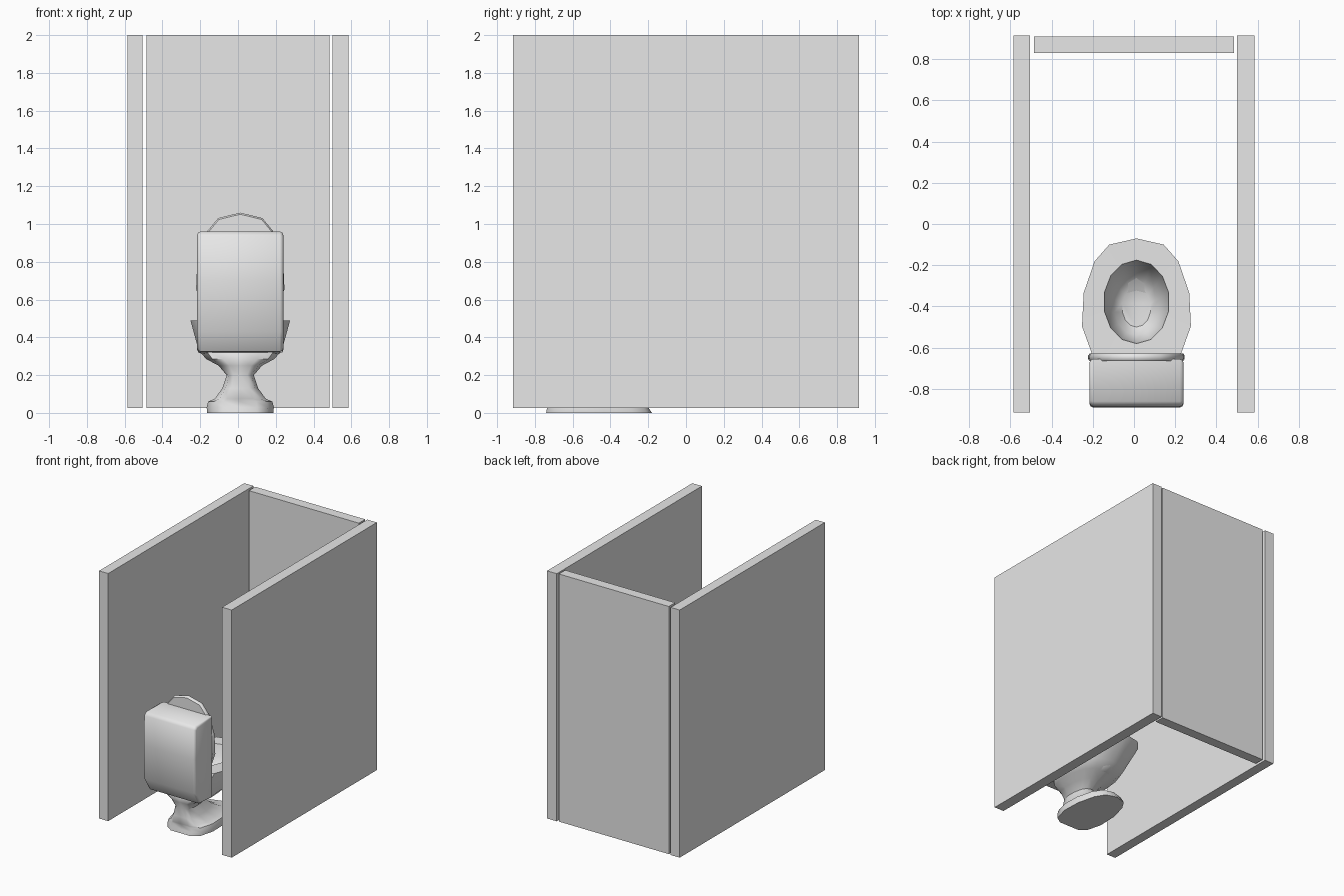
import bpy, bmesh, math

old = bpy.data.objects.get("Cube")
if old:
    bpy.data.objects.remove(old, do_unlink=True)

grey = bpy.data.materials.new("plain_grey")
grey.use_nodes = True
grey.diffuse_color = (0.8, 0.8, 0.8, 1)
grey.node_tree.nodes["Principled BSDF"].inputs["Base Color"].default_value = (0.8, 0.8, 0.8, 1)
CX = 0.012

# Half outline of a bowl: rounded at the back (+), blunt where it meets the tank (-)
HALF = [(0, 1), (.5, .9), (.77, .63), (.97, .12), (1, -.42), (.82, -.86), (.5, -1), (0, -1)]
EGG = HALF + [(-x, y) for x, y in HALF[-2:0:-1]]
OVAL = [(math.sin(i * math.pi / 7), math.cos(i * math.pi / 7)) for i in range(14)]


def finish(name, bm, smooth=None):
    bmesh.ops.recalc_face_normals(bm, faces=bm.faces)
    mesh = bpy.data.meshes.new(name)
    bm.to_mesh(mesh)
    bm.free()
    mesh.materials.append(grey)
    ob = bpy.data.objects.new(name, mesh)
    bpy.context.collection.objects.link(ob)
    if smooth:
        bpy.ops.object.select_all(action='DESELECT')
        ob.select_set(True)
        bpy.context.view_layer.objects.active = ob
        bpy.ops.object.shade_smooth_by_angle(angle=math.radians(smooth))
    return ob


def loft(name, rings, smooth):
    """Skin a list of point rings and cap both ends."""
    bm = bmesh.new()
    loops = [[bm.verts.new(p) for p in ring] for ring in rings]
    for a, b in zip(loops, loops[1:]):
        for i in range(len(a)):
            j = (i + 1) % len(a)
            bm.faces.new((a[i], a[j], b[j], b[i]))
    bm.faces.new(loops[0])
    bm.faces.new(loops[-1])
    return finish(name, bm, smooth)


def flat_ring(shape, z, half_width, y0, y1):
    return [(CX + x * half_width, (y0 + y1) / 2 + y * (y1 - y0) / 2, z) for x, y in shape]


def panel(name, x0, x1, y0, y1):
    bm = bmesh.new()
    bmesh.ops.create_cube(bm, size=1)
    for v in bm.verts:
        v.co = (x1 if v.co.x > 0 else x0, y1 if v.co.y > 0 else y0, 2 if v.co.z > 0 else .025)
    return finish(name, bm)


# Cubicle panels
panel("left_wall", .5, .585, -.915, .915)
panel("right_wall", -.585, -.505, -.915, .915)
panel("back_panel", -.485, .485, .83, .91)

# Foot, neck, bowl and hollow as one skin
sections = [(EGG, 0, .175, -.74, -.18), (EGG, .03, .178, -.735, -.2), (EGG, .06, .17, -.73, -.22),
            (EGG, .075, .135, -.74, -.3), (EGG, .13, .095, -.74, -.4), (EGG, .2, .072, -.74, -.48),
            (EGG, .25, .115, -.75, -.4), (EGG, .285, .18, -.76, -.31), (EGG, .33, .22, -.74, -.23),
            (EGG, .49, .264, -.67, -.07), (OVAL, .488, .16, -.58, -.175),
            (OVAL, .4, .145, -.57, -.2), (OVAL, .32, .11, -.54, -.25), (OVAL, .28, .07, -.5, -.31)]
loft("bowl", [flat_ring(*s) for s in sections], 45)

# Tank: side profile pushed across the width
profile = [(-.655, .96), (-.86, .96), (-.885, .935), (-.89, .7), (-.885, .43), (-.82, .325), (-.655, .315)]
bm = bmesh.new()
face = bm.faces.new([bm.verts.new((CX - .228, y, z)) for y, z in profile])
moved = bmesh.ops.extrude_face_region(bm, geom=[face])["geom"]
bmesh.ops.translate(bm, vec=(.456, 0, 0), verts=[g for g in moved if isinstance(g, bmesh.types.BMVert)])
bmesh.ops.recalc_face_normals(bm, faces=bm.faces)
sides = [e for e in bm.edges if len({round(v.co.x, 3) for v in e.verts}) == 1]
bmesh.ops.bevel(bm, geom=sides, offset=.018, segments=2, affect='EDGES', profile=.5)
finish("tank", bm, 50)

# Raised lid standing against the tank
lid = []
for y, s in [(-.665, .97), (-.655, 1), (-.638, 1), (-.628, .97)]:
    lid.append([(CX + .234 * s * px, y, .775 + .285 * s * pz) for px, pz in EGG])
loft("raised_lid", lid, 45)
